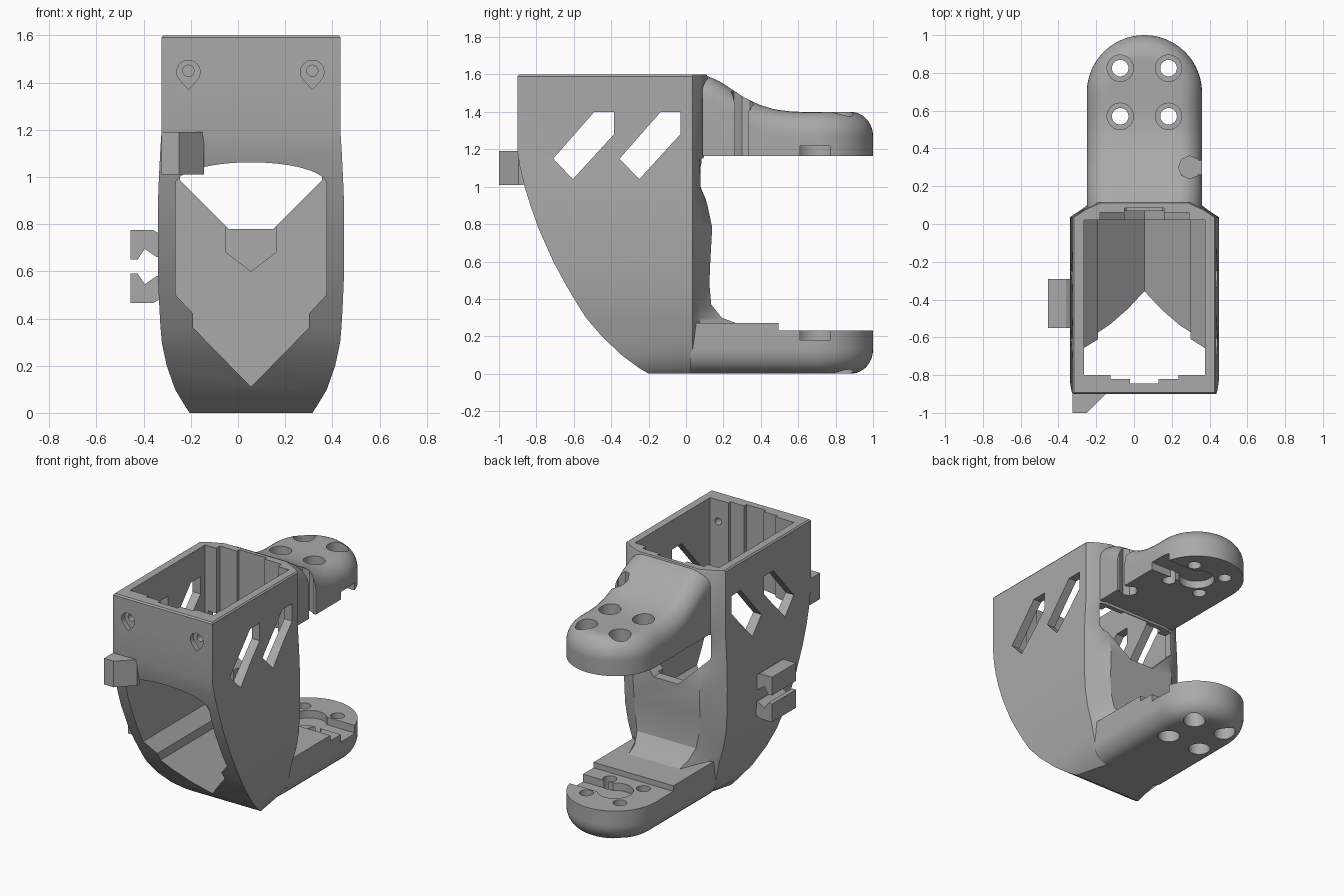
import bpy, bmesh
from math import sin, cos, pi, hypot, sqrt, radians

if "Cube" in bpy.data.objects:
    bpy.data.objects.remove(bpy.data.objects["Cube"])

CX = 0.055                      # centre line of the bracket
R = 0.305                       # arm half width and tip radius
TIP = 0.695                     # y of the arm tip centre

grey = bpy.data.materials.new("plain grey")
grey.use_nodes = True
grey.diffuse_color = (0.4, 0.4, 0.4, 1)
grey.node_tree.nodes["Principled BSDF"].inputs["Base Color"].default_value = (0.4, 0.4, 0.4, 1)


def finish(name, bm):
    bmesh.ops.remove_doubles(bm, verts=bm.verts, dist=0.0002)
    bmesh.ops.recalc_face_normals(bm, faces=bm.faces)
    me = bpy.data.meshes.new(name)
    bm.to_mesh(me)
    bm.free()
    ob = bpy.data.objects.new(name, me)
    bpy.context.collection.objects.link(ob)
    me.materials.append(grey)
    return ob


def loft(name, rings):
    bm = bmesh.new()
    rows = [[bm.verts.new(p) for p in ring] for ring in rings]
    n = len(rows[0])
    for a, b in zip(rows, rows[1:]):
        for i in range(n):
            j = (i + 1) % n
            bm.faces.new((a[i], a[j], b[j], b[i]))
    bm.faces.new(rows[0])
    bm.faces.new(rows[-1])
    return finish(name, bm)


def prism(name, pts, axis, lo, hi):
    place = {"x": lambda u, v, d: (d, u, v),
             "y": lambda u, v, d: (u, d, v),
             "z": lambda u, v, d: (u, v, d)}[axis]
    return loft(name, [[place(u, v, d) for u, v in pts] for d in (lo, hi)])


def rect(u0, u1, v0, v1):
    return [(u0, v0), (u1, v0), (u1, v1), (u0, v1)]


def circle(u, v, r, n=24):
    return [(u + r * cos(2 * pi * i / n), v + r * sin(2 * pi * i / n)) for i in range(n)]


def mirrored(half):
    """Close a half outline about the centre line."""
    return [(CX + x, v) for x, v in half] + [(CX - x, v) for x, v in reversed(half) if x > 0]


def cut(target, pts, axis, lo, hi):
    tool = prism("cutter", pts, axis, lo, hi)
    tool.hide_render = True
    mod = target.modifiers.new("cut", "BOOLEAN")
    mod.operation, mod.solver, mod.object = "DIFFERENCE", "EXACT", tool
    bpy.context.view_layer.objects.active = target
    bpy.ops.object.modifier_apply(modifier=mod.name)
    me = tool.data
    bpy.data.objects.remove(tool)
    bpy.data.meshes.remove(me)


def interp(table, t):
    for (a, va), (b, vb) in zip(table, table[1:]):
        if t <= b:
            return va + (vb - va) * max(0, t - a) / (b - a)
    return table[-1][1]


# Housing: stacked outlines of height, front y, half width, back half width, back y
levels = [(0, -.2, .26, .2, .2), (.03, -.25, .28, .25, .2), (.1, -.345, .322, .3, .2),
          (.2, -.45, .357, .32, .2), (.27, -.51, .372, .335, .27), (.3, -.535, .378, .345, .19),
          (.37, -.58, .384, .365, .135), (.48, -.645, .39, .385, .125), (.6, -.71, .395, .392, .13),
          (.78, -.79, .395, .395, .14), (.9, -.832, .394, .394, .115), (1, -.863, .39, .39, .085),
          (1.1, -.887, .385, .385, .08), (1.18, -.9, .38, .38, .1), (1.59, -.9, .38, .38, .115),
          (1.6, -.892, .372, .372, .11)]
housing = loft("housing", [
    [(x, y, z) for x, y in mirrored([(w, yf), (wb, .035), (wb - .06, .075), (wb - .14, yb)])]
    for z, yf, w, wb, yb in levels])

# Keel-shaped channel with an arched front mouth
arch = [(.32 * cos(a), .97 + .092 * sin(a)) for a in [i * pi / 24 for i in range(1, 13)]]
channel = [(0, .11), (.245, .36), (.245, .42), (.32, .5), (.32, .97)] + arch[:-1] + [(0, 1.062)]
cut(housing, mirrored(channel), "y", -1.2, .02)
# Upper chamber with stepped front and back walls
cut(housing, rect(CX - .32, CX + .32, -.8, .02), "z", .94, 1.7)
cut(housing, rect(CX - .18, CX + .18, -.82, -.7), "z", 1.03, 1.7)
cut(housing, rect(CX - .075, CX + .075, -.845, -.7), "z", 1.03, 1.7)
cut(housing, rect(CX - .235, CX + .235, -.1, .06), "z", 1.12, 1.7)
cut(housing, rect(CX - .105, CX + .105, -.1, .085), "z", 1.12, 1.7)
# Rear window and pointed recess below it
cut(housing, mirrored([(.095, .78), (.3, .985), (.3, 1.15)]), "y", -.1, .4)
cut(housing, mirrored([(0, .6), (.105, .68), (.105, .85)]), "y", -.1, .07)
# Slanted side windows
for dy in (0, .355):
    slot = [(-.71, 1.15), (-.49, 1.4), (-.385, 1.4), (-.385, 1.28), (-.605, 1.04)]
    cut(housing, [(y + dy, z) for y, z in slot], "x", -1, 1)
# Teardrop screw holes in the front wall
for x in (-.21, .315):
    drop = [(x + .05 * cos(a), 1.445 + .05 * sin(a)) for a in [radians(-40 + 20 * i) for i in range(14)]]
    cut(housing, drop + [(x, 1.37)], "y", -1, -.865)
    cut(housing, circle(x, 1.45, .024, 16), "y", -1, -.7)


def arm(name, start, base, surface, soft, sign):
    """Rounded-tip slab whose outer face is softened towards its rim."""
    ys = [start + (TIP - start) * i / 24 for i in range(24)]
    ys += [TIP + R * sin(i * pi / 40) for i in range(21)]
    cols = 28
    bm = bmesh.new()
    outer, inner = [], []
    for y in ys:
        hw = sqrt(max(0, R * R - max(0, y - TIP) ** 2))
        row_o, row_i = [], []
        for k in range(cols + 1):
            x = -hw * cos(pi * k / cols)
            edge = max(0, R - hypot(x, max(0, y - TIP)))
            e = max(0, 1 - edge / soft)
            z = surface(y) - sign * .13 * (1 - sqrt(1 - e * e))
            row_o.append(bm.verts.new((CX + x, y, z)))
            row_i.append(bm.verts.new((CX + x, y, base)))
        outer.append(row_o)
        inner.append(row_i)
    for grid in (outer, inner):
        for a, b in zip(grid, grid[1:]):
            for k in range(cols):
                bm.faces.new((a[k], a[k + 1], b[k + 1], b[k]))
    for k in range(cols):
        bm.faces.new((outer[0][k], outer[0][k + 1], inner[0][k + 1], inner[0][k]))
    for k in (0, cols):
        for i in range(len(ys) - 1):
            bm.faces.new((outer[i][k], outer[i + 1][k], inner[i + 1][k], inner[i][k]))
    return finish(name, bm)


crest = [(.08, 1.597), (.12, 1.59), (.18, 1.563), (.25, 1.517), (.32, 1.472), (.4, 1.435),
         (.48, 1.412), (.56, 1.402), (.62, 1.4)]
upper_arm = arm("upper_arm", .087, 1.165, lambda y: interp(crest, y), .12, 1)
lower_arm = arm("lower_arm", .025, .27, lambda y: 0, .12, -1)
cut(lower_arm, rect(-1, 1, .495, 1.2), "z", .232, .5)

# Keyhole notch in the upper arm
cut(upper_arm, circle(.295, .3, .06, 8), "z", 1, 1.7)
cut(upper_arm, rect(.3, .5, .262, .335), "z", 1, 1.7)

# Lever recess and countersunk screw holes in both arms
for part, recess, head in ((upper_arm, (1.1, 1.218), (1.27, 1.7)), (lower_arm, (.18, .4), (-.1, .1))):
    cut(part, circle(CX, TIP, .115, 32), "z", *recess)
    cut(part, rect(CX, .5, .61, .77), "z", *recess)
    for x in (CX - .128, CX + .128):
        for y in (.57, .825):
            cut(part, circle(x, y, .044), "z", -.1, 1.8)
            cut(part, circle(x, y, .07), "z", *head)

# Front corner tab
front_tab = prism("front_tab", [(-.325, -.87), (-.325, -1), (-.25, -1), (-.145, -.895), (-.145, -.87)],
                  "z", 1.01, 1.19)

# Pair of cable hooks on the side, mirrored in height
hook = [(-.31, .155), (-.335, .14), (-.36, .155), (-.455, .155), (-.455, .03), (-.425, .03),
        (-.395, .075), (-.345, .04), (-.31, .04)]
hooks = [prism(name, [(x, .62 + s * z) for x, z in hook], "y", -.55, -.29)
         for name, s in (("upper_cable_hook", 1), ("lower_cable_hook", -1))]

# Smooth curved areas, keep the edges crisp
bpy.ops.object.select_all(action="DESELECT")
for ob in [housing, upper_arm, lower_arm, front_tab] + hooks:
    ob.select_set(True)
    bpy.context.view_layer.objects.active = ob
bpy.ops.object.shade_smooth_by_angle(angle=radians(30))
